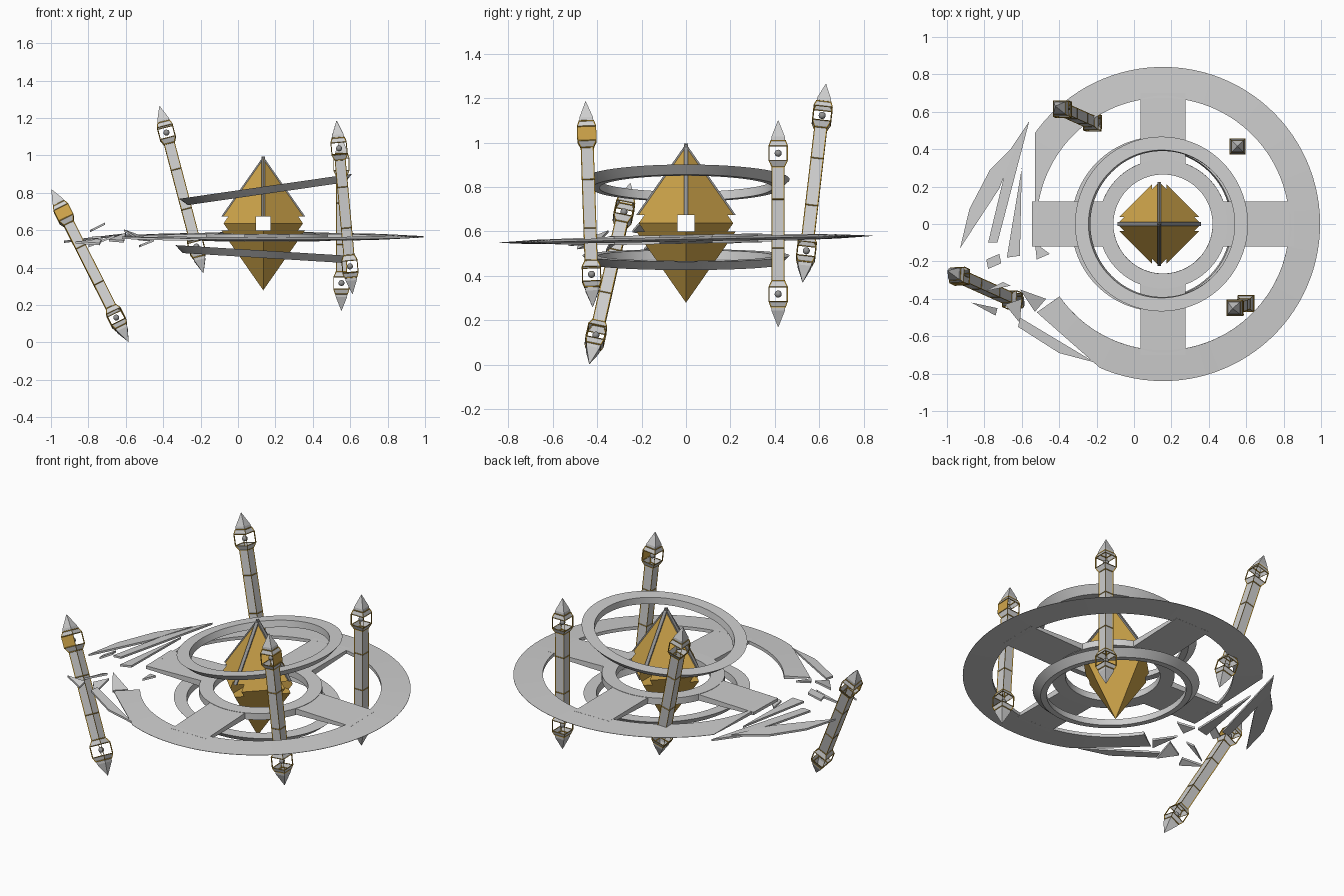
import bpy, bmesh, math
from mathutils import Vector

cube = bpy.data.objects.get("Cube")
if cube:
    bpy.data.objects.remove(cube, do_unlink=True)


def material(name, color):
    m = bpy.data.materials.new(name)
    m.use_nodes = True
    m.diffuse_color = (*color, 1)
    m.node_tree.nodes["Principled BSDF"].inputs["Base Color"].default_value = (*color, 1)
    return m


STONE = material("pale stone", (0.62, 0.62, 0.62))
GOLD = material("gold", (0.63, 0.38, 0.07))
TRIM = material("dark gold trim", (0.48, 0.28, 0.03))
STEEL = material("grey steel", (0.3, 0.3, 0.3))


def finish(name, bm, mats, loc=(0, 0, 0), smooth=False, normals=True):
    if normals:
        bmesh.ops.recalc_face_normals(bm, faces=bm.faces[:])
    me = bpy.data.meshes.new(name)
    bm.to_mesh(me)
    bm.free()
    for m in mats:
        me.materials.append(m)
    ob = bpy.data.objects.new(name, me)
    ob.location = loc
    bpy.context.collection.objects.link(ob)
    if smooth:
        bpy.ops.object.select_all(action='DESELECT')
        ob.select_set(True)
        bpy.context.view_layer.objects.active = ob
        bpy.ops.object.shade_smooth_by_angle(angle=math.radians(30))
    return ob


def lathe(profile, start=0, end=360, segs=96):
    """Sweep a closed (radius, height) profile about z; open arcs get end caps."""
    bm = bmesh.new()
    full = end - start == 360
    rows = []
    for i in range(segs if full else segs + 1):
        a = math.radians(start + (end - start) * i / segs)
        rows.append([bm.verts.new((r * math.cos(a), r * math.sin(a), z)) for r, z in profile])
    n = len(profile)
    for i in range(segs):
        p, q = rows[i], rows[(i + 1) % len(rows)]
        for j in range(n):
            k = (j + 1) % n
            bm.faces.new((p[j], q[j], q[k], p[k]))
    if not full:
        bm.faces.new(rows[0])
        bm.faces.new(rows[-1])
    return bm


def prism(points, offset):
    """Polygon extruded along an offset vector."""
    bm = bmesh.new()
    face = bm.faces.new([bm.verts.new(p) for p in points])
    new = bmesh.ops.extrude_face_region(bm, geom=[face])["geom"]
    bmesh.ops.translate(bm, vec=offset, verts=[v for v in new if isinstance(v, bmesh.types.BMVert)])
    return bm


# Crystal with square tunnels through its four side corners
CORE = Vector((0.135, 0, 0.637))
W, H, HOLE = 0.25, 0.358, 0.0375
bm = bmesh.new()
corners = [bm.verts.new(p) for p in ((W, 0, 0), (0, W, 0), (-W, 0, 0), (0, -W, 0))]
for z in (H, -H):
    tip = bm.verts.new((0, 0, z))
    for i in range(4):
        bm.faces.new((corners[i], corners[(i + 1) % 4], tip))
crystal = finish("crystal", bm, [GOLD], CORE)
for axis in range(2):
    bm = bmesh.new()
    bmesh.ops.create_cube(bm, size=2 * HOLE)
    scale = [1, 1, 1]
    scale[axis] = 10
    bmesh.ops.scale(bm, vec=scale, verts=bm.verts[:])
    cutter = finish("tunnel_cutter", bm, [GOLD], CORE)
    cutter.hide_render = True
    mod = crystal.modifiers.new("tunnel", 'BOOLEAN')
    mod.operation, mod.solver, mod.object = 'DIFFERENCE', 'EXACT', cutter
    bpy.context.view_layer.objects.active = crystal
    bpy.ops.object.modifier_apply(modifier=mod.name)
    bpy.data.objects.remove(cutter, do_unlink=True)

# Thin ribs along the upper crystal edges
reach = W * (1 - HOLE / H)
for axis, name in enumerate(("rib_across", "rib_deep")):
    rib = prism([(-reach, -0.01, HOLE), (reach, -0.01, HOLE), (0, -0.01, H)], (0, 0.02, 0))
    finish(name, rib, [STEEL], CORE).rotation_euler.z = axis * math.pi / 2

# Floating hoops
hoop = [(0.395, 0.02), (0.467, 0.02), (0.425, -0.02), (0.39, -0.02)]
upper = finish("upper_hoop", lathe(hoop), [STONE], (0.15, 0, 0.815), True)
upper.rotation_euler.y = math.radians(-8.2)
lower = finish("lower_hoop", lathe(hoop), [STONE], (0.13, 0, 0.472), True)
lower.rotation_euler.y = math.radians(3.5)

# Broken wheel: rim, hub and four spokes
WHEEL = (0.155, 0, 0.565)
rim = lathe([(0.675, -0.01), (0.84, -0.001), (0.84, 0.001), (0.675, 0.01)], 215, 540)
for point, normal in (((-0.685, 0, 0), (-1, 0, 0)), ((-0.655, -0.49, 0), (-0.255, -0.29, 0))):
    geom = rim.verts[:] + rim.edges[:] + rim.faces[:]
    cut = bmesh.ops.bisect_plane(rim, geom=geom, plane_co=point, plane_no=normal, clear_outer=True)
    edges = [e for e in cut["geom_cut"] if isinstance(e, bmesh.types.BMEdge)]
    bmesh.ops.holes_fill(rim, edges=edges, sides=0)
wheel = [finish("wheel_rim", rim, [STONE], WHEEL, True)]
hub = lathe([(0.265, -0.02), (0.345, -0.02), (0.345, 0.02), (0.265, 0.02)])
wheel.append(finish("wheel_hub", hub, [STONE], WHEEL, True))
for i in range(4):
    bm = bmesh.new()
    bmesh.ops.create_cube(bm, size=1)
    for v in bm.verts:
        outer = v.co.x > 0
        v.co = ((0.7 if outer else 0.3), v.co.y * 0.24, v.co.z * (0.018 if outer else 0.038))
    spoke = finish("wheel_spoke", bm, [STONE], WHEEL)
    spoke.rotation_euler.z = i * math.pi / 2
    wheel.append(spoke)
bpy.context.view_layer.update()
for ob in wheel:
    ob.rotation_euler = (ob.rotation_euler.to_matrix().to_euler())
    tilt = Vector((0, 0, 1)).rotation_difference(Vector((0, -0.0185, 1)))
    ob.rotation_euler = (tilt @ ob.rotation_euler.to_quaternion()).to_euler()

# Shards: height, slope along x, slope along y, outline
SHARDS = [
    (0.55, 0.12, 0, [(-.62, .44), (-.77, .29), (-.88, .08), (-.93, -.13), (-.72, .19)]),
    (0.56, 0.05, 0, [(-.56, .55), (-.66, .4), (-.78, -.1), (-.73, -.1)]),
    (0.56, 0.1, 0, [(-.6, .3), (-.68, -.18), (-.61, -.17)]),
    (0.55, 0, 0.05, [(-.61, -.5), (-.21, -.74), (-.4, -.69), (-.62, -.55)]),
    (0.61, 0.5, 0, [(-.79, -.19), (-.72, -.16), (-.71, -.21), (-.78, -.24)]),
    (0.52, 0.4, 0, [(-.53, -.1), (-.45, -.16), (-.52, -.19)]),
    (0.56, -0.3, 0.2, [(-.61, -.35), (-.47, -.4), (-.53, -.47)]),
    (0.53, 0.2, 0.5, [(-.87, -.42), (-.73, -.45), (-.74, -.49)]),
    (0.55, 0.3, 0.3, [(-.69, -.43), (-.6, -.4), (-.61, -.53)]),
    (0.54, 0.4, 0, [(-.8, -.36), (-.66, -.33), (-.7, -.31)]),
]
for z, sx, sy, outline in SHARDS:
    cx = sum(p[0] for p in outline) / len(outline)
    cy = sum(p[1] for p in outline) / len(outline)
    pts = [(x, y, z + sx * (x - cx) + sy * (y - cy)) for x, y in outline]
    finish("wheel_shard", prism(pts, (0, 0, 0.012)), [STONE])

# Pillars: square lofts with an open lantern at each end
SHAFT = [(0.11, 0.027), (0.255, 0.027), (0.285, 0.041), (0.35, 0.041), (0.375, 0.032)]
SPIKE = [(0.392, 0.03), (0.465, 0.001)]
LANTERN = 0.317


def loft(levels, panel=None, open_windows=True):
    bm = bmesh.new()
    rows = [[bm.verts.new((sx * h, sy * h, z)) for sx, sy in ((-1, -1), (1, -1), (1, 1), (-1, 1))]
            for z, h in levels]
    for (z0, _), (z1, _), p, q in zip(levels, levels[1:], rows, rows[1:]):
        window = open_windows and abs(abs(z0 + z1) / 2 - LANTERN) < 0.01
        for i in range(4):
            has_panel = panel == i and z0 > 0
            if window and not has_panel:
                continue
            k = (i + 1) % 4
            f = bm.faces.new((p[i], p[k], q[k], q[i]))
            f.material_index = 1 if window else 0
    return bm


def mirrored(half):
    return [(-z, h) for z, h in reversed(half)] + half


def pillar(name, top, bottom, panel=None):
    top, bottom = Vector(top), Vector(bottom)
    turn = Vector((0, 0, 1)).rotation_difference(top - bottom).to_euler()
    mid = (top + bottom) / 2
    body = finish(name, loft(mirrored(SHAFT + SPIKE), panel), [STONE, GOLD], mid, normals=False)
    trim = finish(name + "_trim", loft(mirrored(SHAFT), None, False), [TRIM], mid)
    wire = trim.modifiers.new("edges", 'WIREFRAME')
    wire.thickness, wire.use_boundary, wire.use_even_offset = 0.007, True, False
    bm = bmesh.new()
    for side in (-1, 1):
        ball = bmesh.ops.create_uvsphere(bm, u_segments=16, v_segments=10, radius=0.016)
        bmesh.ops.translate(bm, vec=(0, 0, side * LANTERN), verts=ball["verts"])
    lamps = finish(name + "_lamps", bm, [STEEL], mid, True)
    for ob in (body, trim, lamps):
        ob.rotation_euler = turn


pillar("back_left_pillar", (0.553, 0.415, 1.1), (0.553, 0.415, 0.17))
pillar("front_left_pillar", (0.527, -0.452, 1.185), (0.612, -0.42, 0.26), panel=1)
pillar("back_right_pillar", (-0.42, 0.63, 1.265), (-0.185, 0.525, 0.37))
pillar("front_right_pillar", (-0.997, -0.25, 0.818), (-0.585, -0.435, 0.003), panel=0)
